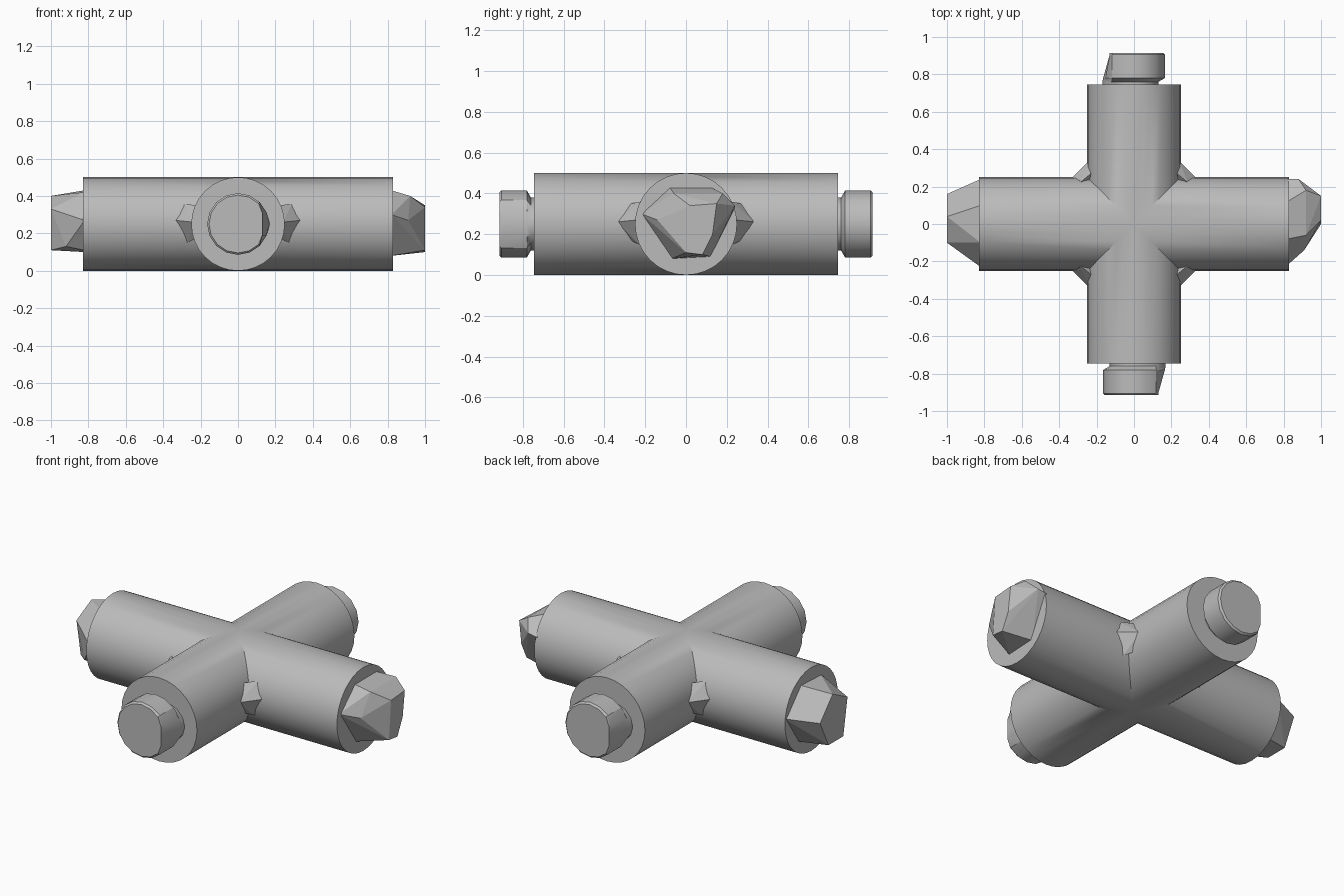
import bpy, bmesh, math
from mathutils import Matrix, Vector

default = bpy.data.objects.get("Cube")
if default:
    bpy.data.objects.remove(default, do_unlink=True)

R, SEGS, MID = 0.25, 32, 0.25

grey = bpy.data.materials.new("plain grey")
grey.use_nodes = True
colour = (0.5, 0.5, 0.5, 1)
grey.diffuse_color = colour
grey.node_tree.nodes["Principled BSDF"].inputs["Base Color"].default_value = colour


def finish(bm, name, smooth=False):
    bmesh.ops.remove_doubles(bm, verts=bm.verts, dist=0.0005)
    bmesh.ops.recalc_face_normals(bm, faces=bm.faces)
    mesh = bpy.data.meshes.new(name)
    bm.to_mesh(mesh)
    bm.free()
    mesh.materials.append(grey)
    obj = bpy.data.objects.new(name, mesh)
    bpy.context.collection.objects.link(obj)
    if smooth:
        bpy.ops.object.select_all(action='DESELECT')
        obj.select_set(True)
        bpy.context.view_layer.objects.active = obj
        bpy.ops.object.shade_smooth_by_angle(angle=math.radians(30))
    return obj


def bridge(bm, a, b):
    for i in range(len(a)):
        j = (i + 1) % len(a)
        bm.faces.new((a[i], a[j], b[j], b[i]))


def hull(name, points):
    bm = bmesh.new()
    for p in points:
        bm.verts.new(p)
    res = bmesh.ops.convex_hull(bm, input=bm.verts)
    junk = set(res["geom_interior"]) | set(res["geom_unused"])
    bmesh.ops.delete(bm, geom=[v for v in junk if isinstance(v, bmesh.types.BMVert)],
                     context='VERTS')
    return finish(bm, name)


# Four pipe arms, mitred where they meet at the centre
bm = bmesh.new()
for k in range(4):
    turn = Matrix.Rotation(k * math.pi / 2, 3, 'Z')
    length = 0.83 if k % 2 == 0 else 0.745
    inner, outer = [], []
    for i in range(SEGS):
        a = 2 * math.pi * i / SEGS
        t, z = R * math.cos(a), MID + R * math.sin(a)
        inner.append(bm.verts.new(turn @ Vector((abs(t), t, z))))
        outer.append(bm.verts.new(turn @ Vector((length, t, z))))
    bridge(bm, inner, outer)
    bm.faces.new(outer)
finish(bm, "pipe_cross", True)

# Necked round plugs on the front and back arms, each with one bent side
profile = [(0.72, 0.13), (0.76, 0.13), (0.78, 0.165), (0.905, 0.165), (0.915, 0.155)]
for s, name in ((-1, "front_plug"), (1, "back_plug")):
    bm = bmesh.new()
    rings = []
    for n, (d, r) in enumerate(profile):
        ring = []
        for i in range(16):
            a = 2 * math.pi * i / 16
            x, z = r * math.cos(a), MID + r * math.sin(a)
            bent = -s * x > 0.09
            if bent and n < 2:
                x *= 1.3
            if bent and n > 2:
                x = -s * min(abs(x), 0.13)
            ring.append(bm.verts.new((x, s * d, z)))
        if rings:
            bridge(bm, rings[-1], ring)
        rings.append(ring)
    bm.faces.new(rings[-1])
    finish(bm, name, True)

# Rough faceted lumps on the side arms
hull("left_lump", [
    (0.82, -0.22, 0.30), (0.82, -0.07, 0.08), (0.82, 0.12, 0.09),
    (0.82, 0.24, 0.33), (0.82, -0.08, 0.43), (0.82, 0.12, 0.43),
    (0.88, 0.24, 0.34), (0.92, 0.18, 0.40), (0.92, -0.06, 0.40),
    (0.91, -0.14, 0.27), (1, 0.15, 0.35), (1, 0.13, 0.20),
    (1, 0.08, 0.10), (1, 0, 0.11), (1, 0.02, 0.34)])
hull("right_lump", [
    (-0.82, -0.23, 0.27), (-0.82, -0.12, 0.11), (-0.82, 0.12, 0.10),
    (-0.82, 0.24, 0.28), (-0.82, 0.10, 0.43), (-0.82, -0.10, 0.42),
    (-0.90, -0.15, 0.30), (-0.92, -0.14, 0.13), (-1, -0.10, 0.33),
    (-1, -0.06, 0.11), (-1, 0.08, 0.11), (-1, 0.16, 0.27),
    (-1, 0.04, 0.40)])

# Small webs in the four corners between the arms
web = [(0.24, 0.34, 0.26), (0.34, 0.24, 0.27), (0.23, 0.27, 0.35),
       (0.29, 0.22, 0.36), (0.23, 0.27, 0.17), (0.27, 0.23, 0.15), (0.2, 0.2, 0.25)]
for sx, side in ((1, "left"), (-1, "right")):
    for sy, end in ((-1, "front"), (1, "back")):
        hull(f"{end}_{side}_web", [(sx * x, sy * y, z) for x, y, z in web])
